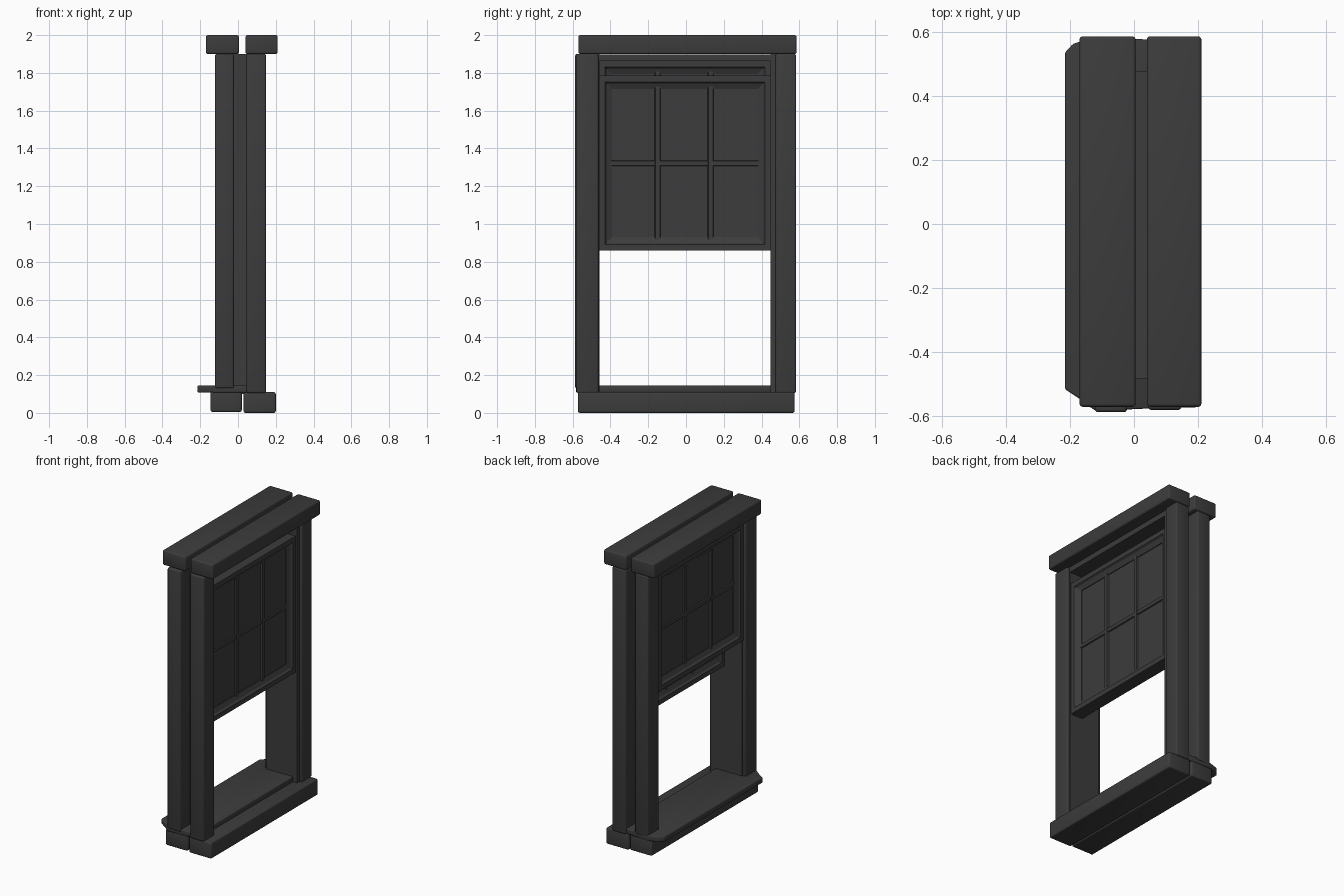
import bpy, bmesh

old = bpy.data.objects.get("Cube")
if old:
    bpy.data.objects.remove(old, do_unlink=True)

charcoal = bpy.data.materials.new("charcoal_paint")
charcoal.use_nodes = True
COLOUR = (0.045, 0.045, 0.045, 1)
charcoal.diffuse_color = COLOUR
charcoal.node_tree.nodes["Principled BSDF"].inputs["Base Color"].default_value = COLOUR


def finish(bm, name, bevel=0.0):
    """Turn a bmesh into an object with the shared paint and rounded edges."""
    bmesh.ops.recalc_face_normals(bm, faces=bm.faces[:])
    mesh = bpy.data.meshes.new(name)
    bm.to_mesh(mesh)
    bm.free()
    obj = bpy.data.objects.new(name, mesh)
    bpy.context.collection.objects.link(obj)
    mesh.materials.append(charcoal)
    if bevel:
        mod = obj.modifiers.new("rounded_edges", "BEVEL")
        mod.width = bevel
        mod.segments = 3
        mesh.shade_smooth()
    return obj


def box(name, xs, ys, zs, bevel=0.0):
    bm = bmesh.new()
    bmesh.ops.create_cube(bm, size=1)
    for v in bm.verts:
        v.co = [lo + (c + 0.5) * (hi - lo) for c, (lo, hi) in zip(v.co, (xs, ys, zs))]
    return finish(bm, name, bevel)


def mitred_frame(name, profile, ys, zs):
    """Sweep a closed (inset, x) profile around a rectangle."""
    bm = bmesh.new()
    rings = []
    for d, x in profile:
        corners = [(ys[0] + d, zs[0] + d), (ys[1] - d, zs[0] + d),
                   (ys[1] - d, zs[1] - d), (ys[0] + d, zs[1] - d)]
        rings.append([bm.verts.new((x, y, z)) for y, z in corners])
    for a, b in zip(rings, rings[1:] + rings[:1]):
        for i in range(4):
            j = (i + 1) % 4
            bm.faces.new((a[i], a[j], b[j], b[i]))
    return finish(bm, name)


def muntin(name, x, half, centre, ends, vertical):
    """Glazing bar with a chamfered section and tapered tips."""
    bm = bmesh.new()
    section = [(-0.02, 0.0), (-0.012, half), (0.012, half), (0.02, 0.0),
               (0.012, -half), (-0.012, -half)]
    mid = sum(ends) / 2
    rings = []
    for end in ends:
        ring = []
        for w, d in section:
            along = end + (abs(w) - 0.012) * (1 if end < mid else -1)
            across = centre + w
            y, z = (across, along) if vertical else (along, across)
            ring.append(bm.verts.new((x + d, y, z)))
        rings.append(ring)
        bm.faces.new(ring)
    for i in range(6):
        j = (i + 1) % 6
        bm.faces.new((rings[0][i], rings[0][j], rings[1][j], rings[1][i]))
    return finish(bm, name)


def sash(label, x0, x1, ys, zs):
    """Sliding sash: mitred frame, flat pane and six-light glazing bars."""
    profile = [(0, x0), (0, x1), (0.032, x1), (0.04, x1 - 0.012), (0.07, x1 - 0.026),
               (0.07, x0 + 0.026), (0.04, x0 + 0.012), (0.032, x0)]
    mitred_frame(label + "_sash_frame", profile, ys, zs)
    xm = (x0 + x1) / 2
    gy = (ys[0] + 0.06, ys[1] - 0.06)
    gz = (zs[0] + 0.04, zs[1] - 0.04)
    box(label + "_pane", (xm - 0.014, xm + 0.014), gy, gz)
    for i, y in enumerate((-0.15, 0.13)):
        muntin(f"{label}_upright_bar_{i + 1}", xm, 0.025, y, gz, True)
    muntin(label + "_cross_bar", xm, 0.022, sum(zs) / 2, gy, False)


# Head beams and base beams, one per face of the wall
box("right_head_beam", (-0.17, 0.005), (-0.57, 0.585), (1.9, 2.0), 0.01)
box("left_head_beam", (0.04, 0.21), (-0.57, 0.585), (1.9, 2.0), 0.01)
box("right_base_beam", (-0.145, 0.02), (-0.572, 0.575), (0.005, 0.115), 0.01)
box("left_base_beam", (0.03, 0.2), (-0.572, 0.575), (0.0, 0.11), 0.01)

# Side posts, with thin jamb boards set deep between them
for end, right_post, left_post, jamb in (
        ("front", (-0.587, -0.465), (-0.58, -0.463), (-0.482, -0.458)),
        ("back", (0.46, 0.583), (0.474, 0.583), (0.447, 0.476))):
    box(end + "_right_post", (-0.122, -0.022), right_post, (0.13, 1.9), 0.01)
    box(end + "_left_post", (0.045, 0.148), left_post, (0.105, 1.9), 0.01)
    box(end + "_jamb", (-0.1, 0.13), jamb, (0.1, 1.9))

# Head lining
box("head_lining", (-0.1, 0.13), (-0.475, 0.475), (1.862, 1.898))

# Sill board with clipped corners on the outer edge
bm = bmesh.new()
outline = [(-0.215, -0.515), (-0.17, -0.545), (-0.12, -0.583), (0.05, -0.575), (0.1, -0.475),
           (0.1, 0.475), (0.05, 0.575), (-0.12, 0.583), (-0.19, 0.562), (-0.215, 0.535)]
base = bm.faces.new([bm.verts.new((x, y, 0.108)) for x, y in outline])
ext = bmesh.ops.extrude_face_region(bm, geom=[base])
for v in ext["geom"]:
    if isinstance(v, bmesh.types.BMVert):
        v.co.z = 0.145
finish(bm, "sill_board", 0.006)

# The two sliding sashes
sash("lower", 0.03, 0.12, (-0.462, 0.45), (0.86, 1.785))
sash("upper", -0.11, -0.02, (-0.462, 0.45), (1.068, 1.864))
